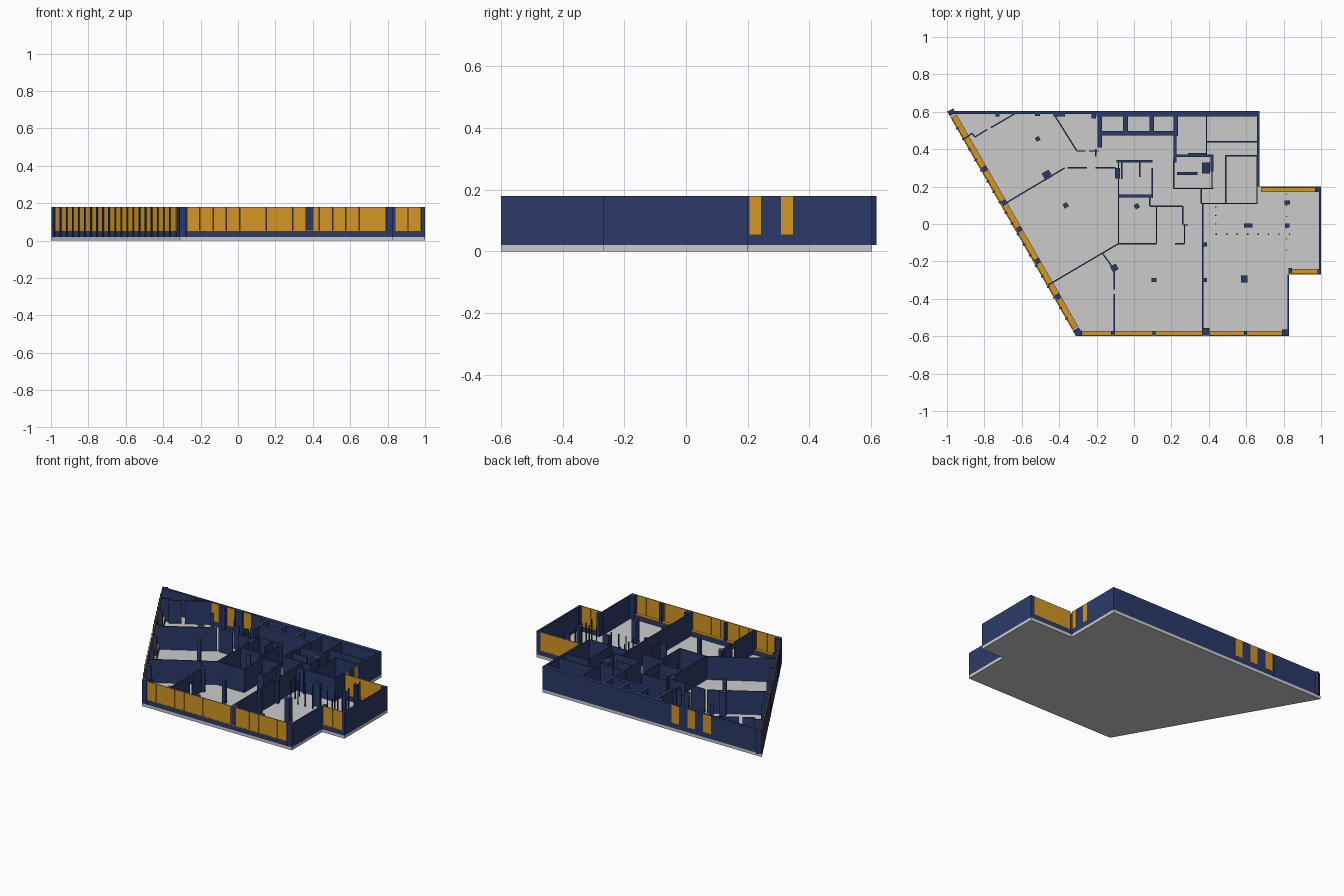
import bpy, bmesh, math
from mathutils import Vector, Matrix

FLOOR, SILL, TOP = 0.02, 0.055, 0.18


def material(name, color):
    m = bpy.data.materials.new(name)
    m.diffuse_color = color
    return m


NAVY = material("navy", (0.024, 0.042, 0.14, 1))
AMBER = material("amber", (0.66, 0.31, 0.018, 1))


def finish(name, bm, mat=None):
    bmesh.ops.recalc_face_normals(bm, faces=bm.faces)
    me = bpy.data.meshes.new(name)
    bm.to_mesh(me)
    bm.free()
    ob = bpy.data.objects.new(name, me)
    bpy.context.collection.objects.link(ob)
    if mat:
        me.materials.append(mat)
    return ob


def seg(bm, a, b, t, z0=FLOOR, z1=TOP, off=None):
    """Upright slab along a-b; off = start of its thickness left of the line."""
    a, b = Vector(a), Vector(b)
    d = b - a
    off = -t / 2 if off is None else off
    n = Vector((-d.y, d.x)).normalized()
    c = (a + b) / 2 + n * (off + t / 2)
    m = (Matrix.Translation((c.x, c.y, (z0 + z1) / 2))
         @ Matrix.Rotation(math.atan2(d.y, d.x), 4, 'Z')
         @ Matrix.Diagonal((d.length, t, z1 - z0, 1)))
    bmesh.ops.create_cube(bm, size=1, matrix=m)


def walls(name, rows, t):
    bm = bmesh.new()
    for x0, y0, x1, y1 in rows:
        seg(bm, (x0, y0), (x1, y1), t)
    return finish(name, bm, NAVY)


def window_wall(name, a, b, n, depth, fins=False):
    """Low dark wall with an amber sill and a row of n panes on the outer face."""
    a, b = Vector(a), Vector(b)
    base, glass = bmesh.new(), bmesh.new()
    seg(base, a, b, depth, FLOOR, SILL - 0.003, 0)
    seg(glass, a, b, depth, SILL - 0.003, SILL, 0)
    u = (b - a).normalized()
    step = (b - a) / n
    for i in range(n):
        p = a + step * i
        seg(glass, p + u * 0.001, p + step - u * 0.001, 0.006, SILL, TOP, 0.001)
        if fins and i:
            seg(base, p - u * 0.004, p + u * 0.004, 0.016, FLOOR, TOP, -0.005)
    finish(name + "_base", base, NAVY)
    finish(name + "_glazing", glass, AMBER)


# Floor slab
outline = [(-1, .603), (.67, .603), (.67, .2), (1, .2), (1, -.27),
           (.83, -.27), (.83, -.6), (-.31, -.6)]
bm = bmesh.new()
f = bm.faces.new([bm.verts.new((x, y, 0)) for x, y in outline])
ext = bmesh.ops.extrude_face_region(bm, geom=[f])
bmesh.ops.translate(bm, vec=(0, 0, FLOOR),
                    verts=[v for v in ext["geom"] if isinstance(v, bmesh.types.BMVert)])
finish("floor_slab", bm)

# Glazed facades
s0, s1 = Vector((-1, .603)), Vector((-.31, -.6))
window_wall("slanted_facade", s0.lerp(s1, .03), s0.lerp(s1, .97), 20, .036, True)
window_wall("front_facade", (-.275, -.6), (.79, -.6), 15, .028)
window_wall("bay_front", (.84, -.27), (.98, -.27), 2, .03)
window_wall("bay_back", (.97, .2), (.68, .2), 4, .03)

# Solid outer walls
bm = bmesh.new()
for a, b, t in [((.67, .603), (-.2, .603), .028), ((-.2, .603), (-.99, .603), .015),
                ((.67, .2), (.67, .603), .012), ((1, -.27), (1, .2), .012),
                ((.83, -.6), (.83, -.27), .01)]:
    seg(bm, a, b, t, off=0)
finish("outer_walls", bm, NAVY)

# Narrow windows set in the back and side walls
bm = bmesh.new()
for x in (-.34, -.462, -.583):
    seg(bm, (x + .029, .604), (x - .029, .604), .017, SILL, TOP - .001, 0)
for y in (.225, .328):
    seg(bm, (.671, y - .019), (.671, y + .019), .014, SILL, TOP - .001, 0)
finish("narrow_windows", bm, AMBER)

# Thick core walls
walls("core_walls", [
    (-.183, .6, -.183, .41), (-.195, .485, .235, .485), (-.045, .485, -.045, .59),
    (.095, .485, .095, .59), (.223, .59, .223, .47)], .025)
walls("core_partitions", [
    (.219, .47, .219, .33), (-.093, .336, .1, .336), (-.085, .15, .1, .15),
    (.225, .365, .425, .365), (.417, .37, .417, .28), (.23, .27, .34, .27),
    (.385, .582, .66, .582), (.29, .373, .39, .373)], .014)

# Thin partitions around the core
walls("service_partitions", [
    (.388, .59, .388, .37), (.388, .44, .66, .44), (.49, .365, .66, .365),
    (.49, .365, .49, .11), (.36, .11, .66, .11), (.658, .365, .658, .11),
    (.417, .28, .417, .19), (.21, .19, .425, .19), (.213, .35, .213, .19),
    (.36, .19, .36, .11), (-.083, .34, -.083, -.105), (.097, .3, .097, .14),
    (-.065, .33, -.065, .24), (.03, .33, .03, .25), (.085, .15, .085, .095),
    (.085, .095, .26, .095), (.26, .095, .26, 0), (.26, -.005, .29, -.005),
    (.27, 0, .27, -.105), (.12, .095, .12, -.105), (-.083, -.105, .12, -.105),
    (.22, -.105, .27, -.105)], .007)

# Thin partitions between the large rooms
walls("room_partitions", [
    (.367, .11, .367, -.59), (-.083, -.105, -.465, -.33), (-.17, -.155, -.108, -.24),
    (-.105, -.24, -.105, -.35), (-.105, -.375, -.105, -.59), (-.705, .1, -.37, .3),
    (-.355, .3, -.25, .3), (-.205, .3, -.1, .3), (-.43, .59, -.305, .39),
    (-.305, .39, -.26, .39), (-.24, .39, -.19, .39), (-.205, .4, -.205, .36),
    (-.62, .6, -.765, .515), (-.785, .505, -.85, .465), (-.85, .465, -.866, .485),
    (-.866, .485, -.915, .45)], .007)

# Columns: x, y, width, depth, turn in degrees
bm = bmesh.new()
for x, y, w, d, r in [
        (-.515, .455, .022, .022, 30), (-.465, .262, .042, .042, 30),
        (-.365, .1, .025, .025, 30), (.015, .095, .025, .025, 30),
        (.378, -.11, .022, .022, 0), (.107, -.3, .025, .022, 0),
        (.378, -.3, .022, .022, 0), (.59, -.295, .034, .038, 0),
        (.61, -.007, .046, .022, 0), (.82, -.007, .025, .022, 0),
        (-.105, -.235, .034, .034, 30), (.386, -.578, .034, .044, 0),
        (.107, -.585, .016, .028, 0), (.596, -.585, .016, .028, 0),
        (-.115, -.585, .016, .028, 0), (.81, -.582, .036, .036, 0),
        (-.295, -.585, .036, .03, 0), (.984, .185, .03, .03, 0),
        (.99, -.255, .02, .03, 0), (.835, -.25, .02, .03, 0),
        (.385, .3, .045, .06, 0), (-.088, .272, .028, .055, 0),
        (.82, .115, .03, .02, 0), (-.4, .588, .06, .026, 0),
        (-.515, .585, .026, .016, 0), (-.73, .585, .02, .02, 0),
        (-.215, .58, .026, .03, 0)]:
    h = Vector((math.cos(math.radians(r)), math.sin(math.radians(r)))) * w / 2
    seg(bm, Vector((x, y)) - h, Vector((x, y)) + h, d)
# Piers along the slanted facade
for t in (.012, .265, .415, .533, .675, .833, .985):
    u = (s1 - s0).normalized() * .013
    seg(bm, s0.lerp(s1, t) - u, s0.lerp(s1, t) + u, .034, off=.002)
finish("columns", bm, NAVY)

# Rows of slender posts
bm = bmesh.new()
posts = [(.44 + .056 * i, -.055) for i in range(8)]
posts += [(.815, .16 - .06 * i) for i in range(6)] + [(.437, .09 - .045 * i) for i in range(3)]
for x, y in posts:
    seg(bm, (x - .003, y), (x + .003, y), .006)
finish("slender_posts", bm, NAVY)
